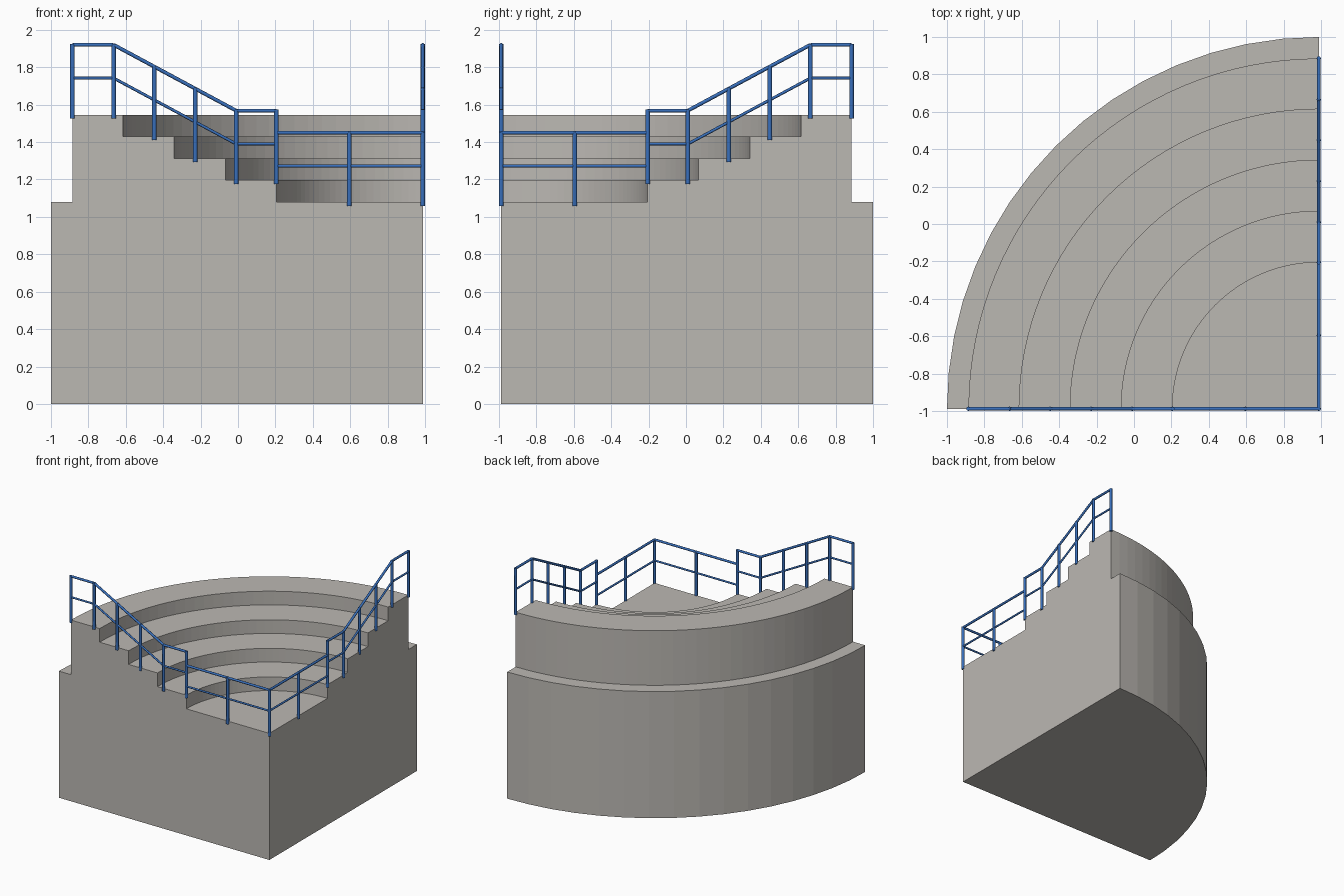
import bpy, bmesh, math
from mathutils import Vector

if "Cube" in bpy.data.objects:
    bpy.data.objects.remove(bpy.data.objects["Cube"])

C = 0.988            # square corner of the quarter circle at (C, -C)
FLOOR = 1.08


def material(name, rgb):
    m = bpy.data.materials.new(name)
    m.diffuse_color = (*rgb, 1)
    m.use_nodes = True
    m.node_tree.nodes["Principled BSDF"].inputs["Base Color"].default_value = m.diffuse_color
    return m


concrete = material("warm grey concrete", (0.50, 0.48, 0.45))
paint = material("blue paint", (0.04, 0.16, 0.50))


def finish(bm, name, mat):
    bmesh.ops.recalc_face_normals(bm, faces=bm.faces)
    me = bpy.data.meshes.new(name)
    bm.to_mesh(me)
    bm.free()
    me.materials.append(mat)
    ob = bpy.data.objects.new(name, me)
    bpy.context.collection.objects.link(ob)
    return ob


def quarter_block(name, r_in, r_out, z0, z1, segs):
    """Quarter disc or quarter ring, extruded upward."""
    def arc(r):
        return [(C - r * math.cos(a), -C + r * math.sin(a), z0)
                for a in (math.pi / 2 * i / segs for i in range(segs + 1))]
    outer = arc(r_out)
    inner = arc(r_in) if r_in else [(C, -C, z0)]
    bm = bmesh.new()
    vo = [bm.verts.new(p) for p in outer]
    vi = [bm.verts.new(p) for p in inner]
    if r_in:
        faces = [bm.faces.new((vo[i], vo[i + 1], vi[i + 1], vi[i])) for i in range(segs)]
    else:
        faces = [bm.faces.new(vo + vi)]
    ext = bmesh.ops.extrude_face_region(bm, geom=faces, use_keep_orig=True)
    top = [g for g in ext["geom"] if isinstance(g, bmesh.types.BMVert)]
    bmesh.ops.translate(bm, verts=top, vec=(0, 0, z1 - z0))
    return finish(bm, name, concrete)


# Podium and the four curved seating tiers
quarter_block("podium", 0, C + 1, 0, FLOOR, 16)
radii = [0.783, 1.056, 1.329, 1.602, 1.873]
for i in range(4):
    quarter_block(f"seating_tier_{i + 1}", radii[i], radii[i + 1],
                  FLOOR, FLOOR + 0.1165 * (i + 1), 32)


def tube(bm, a, b, r):
    """Capped eight-sided bar from a to b."""
    a, b = Vector(a), Vector(b)
    d = b - a
    mat = d.to_track_quat('Z', 'Y').to_matrix().to_4x4()
    mat.translation = (a + b) / 2
    bmesh.ops.create_cone(bm, cap_ends=True, segments=8, radius1=r, radius2=r,
                          depth=d.length, matrix=mat)


# Railing layout: distance from the corner and top height
posts = [(1.873, 1.92), (1.653, 1.92), (1.436, 1.803), (1.217, 1.686),
         (0.998, 1.568), (0.783, 1.568), (0.393, 1.45)]
runs = [[(1.873, 1.92), (1.653, 1.92), (0.998, 1.568), (0.783, 1.568)],
        [(0.783, 1.45), (0, 1.45)]]

# The two straight edges carry the same railing
sides = {"front": lambda d, z: (C - d, -C, z),
         "right": lambda d, z: (C, -C + d, z)}
for side, at in sides.items():
    bm = bmesh.new()
    for d, z in posts:
        tube(bm, at(d, z - 0.393), at(d, z + 0.005), 0.012)
    finish(bm, f"{side}_railing_posts", paint)
    for part, drop, r in (("handrail", 0, 0.010), ("middle_rail", 0.178, 0.008)):
        bm = bmesh.new()
        for run in runs:
            for (d0, z0), (d1, z1) in zip(run, run[1:]):
                tube(bm, at(d0, z0 - drop), at(d1, z1 - drop), r)
        finish(bm, f"{side}_{part}", paint)

bm = bmesh.new()
tube(bm, (C, -C, 1.057), (C, -C, 1.455), 0.012)
finish(bm, "corner_post", paint)

for ob in bpy.context.collection.objects:
    ob.select_set("rail" in ob.name or "post" in ob.name)
    if ob.select_get():
        bpy.context.view_layer.objects.active = ob
bpy.ops.object.shade_smooth_by_angle(angle=math.radians(50))
